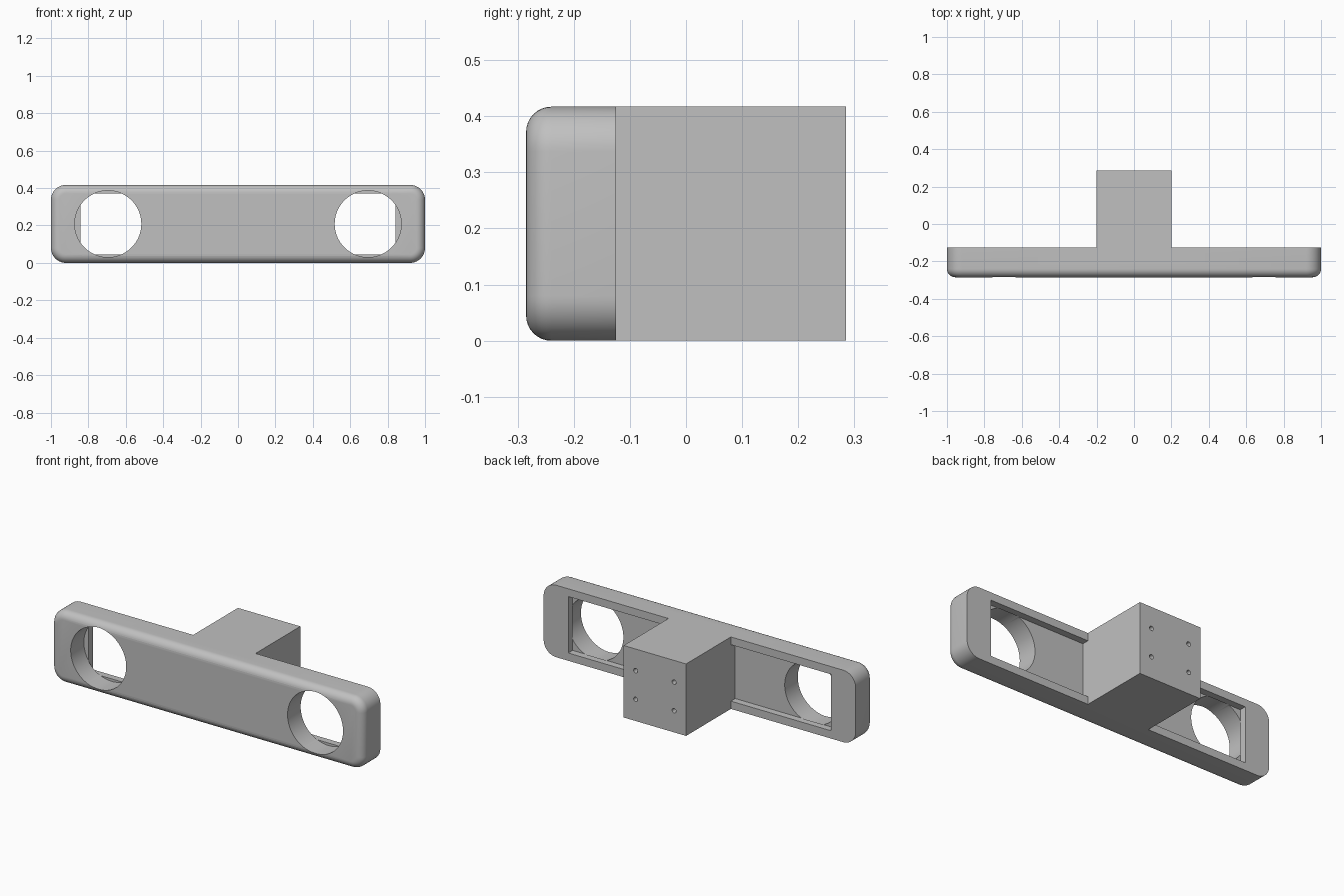
import bpy, bmesh, math
from mathutils import Matrix

default = bpy.data.objects.get("Cube")
if default:
    bpy.data.objects.remove(default, do_unlink=True)

HEIGHT = 0.417
MID = HEIGHT / 2
FRONT, BACK, REAR = -0.285, -0.125, 0.285
POCKET_FLOOR = -0.165
CORNER, FILLET = 0.08, 0.045

grey = bpy.data.materials.new("light grey")
grey.use_nodes = True
colour = (0.53, 0.53, 0.53, 1)
grey.diffuse_color = colour
grey.node_tree.nodes["Principled BSDF"].inputs["Base Color"].default_value = colour


def make_object(name, bm):
    bmesh.ops.recalc_face_normals(bm, faces=bm.faces)
    mesh = bpy.data.meshes.new(name)
    bm.to_mesh(mesh)
    bm.free()
    mesh.materials.append(grey)
    obj = bpy.data.objects.new(name, mesh)
    bpy.context.collection.objects.link(obj)
    return obj


def box(name, x0, x1, y0, y1, z0, z1):
    bm = bmesh.new()
    bmesh.ops.create_cube(bm, size=1)
    bmesh.ops.scale(bm, vec=(x1 - x0, y1 - y0, z1 - z0), verts=bm.verts)
    bmesh.ops.translate(bm, vec=((x0 + x1) / 2, (y0 + y1) / 2, (z0 + z1) / 2), verts=bm.verts)
    return make_object(name, bm)


def cylinder(name, x, z, radius, y0, y1, sides):
    bm = bmesh.new()
    bmesh.ops.create_cone(bm, cap_ends=True, segments=sides, radius1=radius,
                          radius2=radius, depth=y1 - y0,
                          matrix=Matrix.Translation((x, (y0 + y1) / 2, z))
                          @ Matrix.Rotation(math.pi / 2, 4, 'X'))
    return make_object(name, bm)


def rounded_ring(bm, y, inset, steps=10):
    """Rounded rectangle outline, shrunk by inset."""
    radius = CORNER - inset
    ring = []
    for corner, (sx, sz) in enumerate([(1, 1), (-1, 1), (-1, -1), (1, -1)]):
        for i in range(steps + 1):
            a = (corner + i / steps) * math.pi / 2
            ring.append(bm.verts.new((sx * (1 - CORNER) + radius * math.cos(a), y,
                                      MID + sz * (MID - CORNER) + radius * math.sin(a))))
    return ring


def combine(target, tool, operation):
    tool.hide_render = True
    mod = target.modifiers.new(operation, 'BOOLEAN')
    mod.operation = operation
    mod.solver = 'EXACT'
    mod.object = tool
    bpy.context.view_layer.objects.active = target
    bpy.ops.object.modifier_apply(modifier=mod.name)
    bpy.data.objects.remove(tool, do_unlink=True)


# Long front bar with a rounded front edge
bm = bmesh.new()
rings = [rounded_ring(bm, BACK, 0)]
for i in range(9):
    a = i / 8 * math.pi / 2
    rings.append(rounded_ring(bm, FRONT + FILLET * (1 - math.sin(a)),
                              FILLET * (1 - math.cos(a))))
for near, far in zip(rings, rings[1:]):
    for i in range(len(near)):
        j = (i + 1) % len(near)
        bm.faces.new((near[i], near[j], far[j], far[i]))
bm.faces.new(rings[0])
bm.faces.new(rings[-1])
bracket = make_object("mounting_bracket", bm)

# Rear mounting block, flush with the bar
combine(bracket, box("rear_block", -0.2, 0.2, -0.2, REAR, 0, HEIGHT), 'UNION')

# Back pockets, round openings and screw holes
for side in (-1, 1):
    x0, x1 = sorted((side * 0.2, side * 0.842))
    combine(bracket, box("pocket_cutter", x0, x1, POCKET_FLOOR, BACK + 0.1,
                         0.045, HEIGHT - 0.045), 'DIFFERENCE')
    combine(bracket, cylinder("opening_cutter", side * 0.695, MID, 0.178,
                              FRONT - 0.1, POCKET_FLOOR + 0.001, 96), 'DIFFERENCE')
    for level in (-1, 1):
        combine(bracket, cylinder("screw_cutter", side * 0.123, MID + level * 0.083,
                                  0.013, REAR - 0.12, REAR + 0.1, 24), 'DIFFERENCE')

# Smooth the curves, keep the machined edges crisp
bpy.ops.object.select_all(action='DESELECT')
bracket.select_set(True)
bpy.context.view_layer.objects.active = bracket
bpy.ops.object.shade_smooth_by_angle(angle=math.radians(30))
